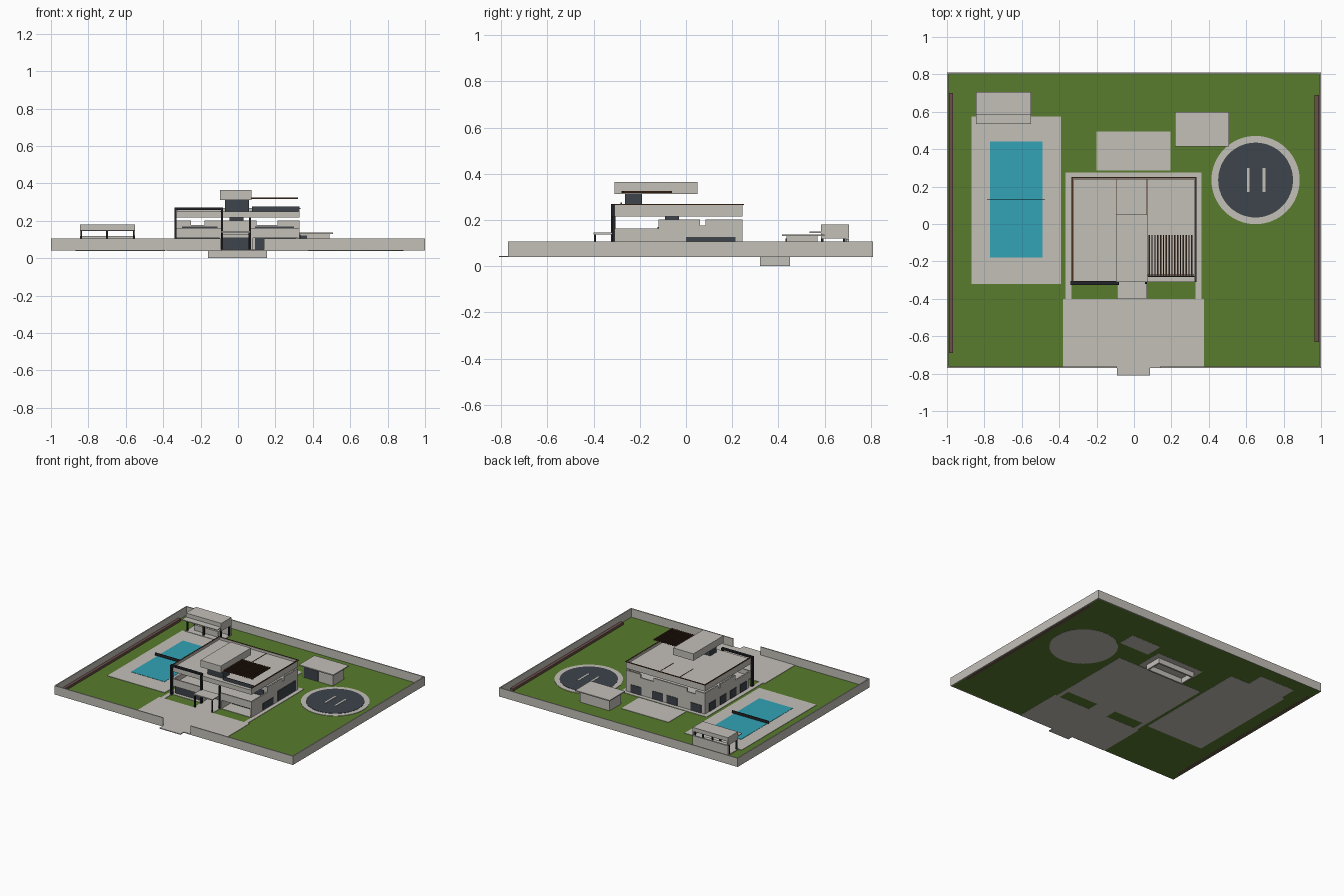
import bpy, bmesh, math

def mat(name, r, g, b):
    m = bpy.data.materials.new(name)
    m.diffuse_color = (r, g, b, 1)
    return m

PALE = mat("pale_concrete", 0.55, 0.525, 0.485)
GRASS = mat("grass_green", 0.10, 0.20, 0.026)
WATER = mat("pool_blue", 0.032, 0.36, 0.46)
GLASS = mat("dark_glass", 0.048, 0.058, 0.072)
BLACK = mat("black_metal", 0.016, 0.017, 0.02)
WOOD = mat("dark_wood", 0.07, 0.032, 0.015)
SOIL = mat("planter_brown", 0.15, 0.08, 0.07)

def boxes(name, material, *dims):
    """One object made of boxes given as x0, x1, y0, y1, z0, z1."""
    bm = bmesh.new()
    for x0, x1, y0, y1, z0, z1 in dims:
        vs = bmesh.ops.create_cube(bm, size=1)["verts"]
        for v in vs:
            v.co.x = x1 if v.co.x > 0 else x0
            v.co.y = y1 if v.co.y > 0 else y0
            v.co.z = z1 if v.co.z > 0 else z0
    me = bpy.data.meshes.new(name)
    bm.to_mesh(me)
    bm.free()
    me.materials.append(material)
    ob = bpy.data.objects.new(name, me)
    bpy.context.collection.objects.link(ob)
    return ob

def ring(x0, x1, y0, y1, z0, z1, t):
    """Four walls around a rectangle."""
    return [(x0, x0 + t, y0, y1, z0, z1), (x1 - t, x1, y0, y1, z0, z1),
            (x0 + t, x1 - t, y0, y0 + t, z0, z1), (x0 + t, x1 - t, y1 - t, y1, z0, z1)]

def disc(name, material, x, y, r, z0, z1):
    bpy.ops.mesh.primitive_cylinder_add(vertices=64, radius=r, depth=z1 - z0,
                                        location=(x, y, (z0 + z1) / 2))
    ob = bpy.context.object
    ob.name = name
    ob.data.materials.append(material)

# Lawn, boundary wall with gate gap, side planters
boxes("lawn", GRASS, (-0.998, 0.998, -0.768, 0.808, 0.04, 0.042))
W = 0.008
boxes("boundary_wall", PALE,
      (-1, -1 + W, -0.77, 0.81, 0.04, 0.106), (1 - W, 1, -0.77, 0.81, 0.04, 0.106),
      (-1, 1, 0.81 - W, 0.81, 0.04, 0.106),
      (-1, -0.09, -0.77, -0.77 + W, 0.04, 0.106), (0.14, 1, -0.77, -0.77 + W, 0.04, 0.106))
boxes("planter_strips", SOIL, (-0.99, -0.968, -0.69, 0.70, 0.0395, 0.06),
      (0.965, 0.988, -0.63, 0.69, 0.0395, 0.06))

# Paving
P0, P1 = 0.039, 0.045
boxes("driveway", PALE, (-0.38, 0.375, -0.77, -0.40, P0, P1), (-0.09, 0.085, -0.81, -0.77, P0, P1))
boxes("house_plinth", PALE, (-0.365, 0.36, -0.31, 0.275, P0, P1),
      (-0.365, -0.335, -0.40, -0.31, P0, P1), (0.33, 0.36, -0.40, -0.31, P0, P1),
      (-0.09, 0.07, -0.40, -0.31, P0, P1))
boxes("back_terrace", PALE, (-0.20, 0.195, 0.285, 0.495, P0, P1))
boxes("sunken_pit", PALE, *ring(-0.16, 0.155, 0.32, 0.45, 0, 0.039, 0.012))

# Pool with centre net
boxes("pool_deck", PALE, (-0.87, -0.39, -0.32, 0.575, P0, P1))
boxes("pool_water", WATER, (-0.77, -0.49, -0.18, 0.44, 0.044, 0.047))
boxes("pool_net", BLACK, (-0.785, -0.475, 0.129, 0.131, 0.05, 0.072))

# Round landing pad
disc("pad_rim", PALE, 0.65, 0.235, 0.236, P0, P1)
disc("pad_centre", GLASS, 0.65, 0.235, 0.20, 0.044, 0.047)
boxes("pad_stripes", PALE, (0.603, 0.617, 0.17, 0.30, 0.046, 0.049),
      (0.688, 0.702, 0.17, 0.30, 0.046, 0.049))

# Garden shed
boxes("shed_body", PALE, (0.24, 0.49, 0.435, 0.57, 0.039, 0.13))
boxes("shed_roof", PALE, (0.22, 0.508, 0.415, 0.60, 0.13, 0.138))
boxes("shed_window", GLASS, (0.25, 0.37, 0.431, 0.436, 0.045, 0.12))

# Pool pavilion
PX0, PX1 = -0.845, -0.55
boxes("pavilion_roof", PALE, (PX0, PX1, 0.585, 0.705, 0.15, 0.18),
      (PX0, PX0 + 0.006, 0.585, 0.705, 0.12, 0.15), (PX1 - 0.006, PX1, 0.585, 0.705, 0.12, 0.15),
      (PX0, PX1, 0.535, 0.60, 0.144, 0.15))
boxes("pavilion_base", PALE, (PX0, PX1, 0.575, 0.705, P0, 0.048),
      (PX0, PX1, 0.693, 0.705, 0.04, 0.118), (-0.80, -0.60, 0.62, 0.65, 0.04, 0.09))
boxes("pavilion_posts", BLACK, *[(x - 0.005, x + 0.005, y - 0.005, y + 0.005, 0.04, 0.15)
      for x in (-0.838, -0.70, -0.557) for y in (0.59, 0.685)])

# House ground floor: walls, recessed front and floor slab
X0, X1, Y0, Y1 = -0.33, 0.33, -0.31, 0.245
T = 0.01
boxes("ground_walls", PALE,
      (X0, X0 + T, -0.28, Y1, 0.04, 0.11), (X1 - T, X1, Y0, Y1, 0.04, 0.11),
      (X0, X1, Y1 - T, Y1, 0.04, 0.11), (X0, X1, -0.20, -0.19, 0.04, 0.11),
      (-0.10, -0.09, Y0, -0.2, 0.04, 0.11), (0.07, 0.08, Y0, -0.2, 0.04, 0.11))
boxes("first_floor_slab", PALE, (X0, X1, Y0, Y1, 0.108, 0.127))
glass = [(X0, -0.10, -0.285, -0.28, 0.045, 0.108), (0.09, 0.31, -0.204, -0.2, 0.045, 0.108),
         (-0.08, 0.06, -0.204, -0.2, 0.045, 0.108),
         (X1 - 0.004, X1 + 0.004, 0.0, 0.215, 0.05, 0.126),
         (X1 - 0.004, X1 + 0.004, -0.18, -0.05, 0.05, 0.1)]
glass += [(X0 - 0.004, X0 + 0.004, y, y + 0.075, 0.046, 0.108) for y in (-0.25, -0.13, -0.01, 0.12)]
glass += [(x, x + 0.09, Y1 - 0.004, Y1 + 0.004, 0.046, 0.105) for x in (-0.30, -0.10, 0.02, 0.20)]
boxes("ground_windows", GLASS, *glass)

# First floor: balcony rails, set-back rooms with high openings, stair core
Z = 0.127
boxes("balcony_rail", PALE, (X0, X0 + T, Y0, -0.12, Z, 0.162), (X1 - T, X1, Y0, -0.12, Z, 0.162),
      (0.07, X1 - T, Y0, Y0 + T, Z, 0.162), (X0 + T, -0.09, Y0, Y0 + T, Z, 0.162))
rooms = []
for x in (X0, X1 - T):
    rooms += [(x, x + T, -0.12, Y1, Z, 0.175), (x, x + T, -0.12, 0.06, 0.175, 0.202),
              (x, x + T, 0.085, Y1, 0.175, 0.202)]
for y in (-0.12, Y1 - T):
    rooms += [(X0 + T, X1 - T, y, y + T, Z, 0.176)]
    rooms += [(a, b, y, y + T, 0.176, 0.202) for a, b in ((X0 + T, -0.25), (-0.18, 0.10), (0.21, X1 - T))]
boxes("upper_walls", PALE, *rooms)
boxes("stair_core", GLASS, (-0.045, 0.03, -0.09, -0.03, Z, 0.22))
boxes("upper_windows", GLASS, (-0.30, -0.11, -0.124, -0.12, Z, 0.17),
      (0.09, 0.30, -0.124, -0.12, Z, 0.17))

# Main roof with parapet, brown trim and glass rail
boxes("main_roof", PALE, (X0, X1, Y0, Y1, 0.216, 0.25))
boxes("roof_parapet", PALE, (X0, X0 + 0.006, Y0, Y1, 0.25, 0.267),
      (X1 - 0.006, X1, Y0, Y1, 0.25, 0.267), (X0, X1, Y1 - 0.006, Y1, 0.25, 0.267))
boxes("roof_trim", WOOD, (X0 - 0.005, X0 + 0.003, Y0, Y1 + 0.005, 0.264, 0.269),
      (X1 - 0.003, X1 + 0.005, Y0, Y1 + 0.005, 0.264, 0.269),
      (X0, X1, Y1 - 0.003, Y1 + 0.005, 0.264, 0.269),
      (-0.097, -0.093, 0.05, Y1, 0.249, 0.252), (0.068, 0.072, 0.05, Y1, 0.249, 0.252))
boxes("roof_rail", GLASS, (0.075, X1, -0.284, -0.278, 0.25, 0.275))

# Black portal frame on the front left
boxes("portal_frame", BLACK, (-0.34, -0.328, -0.325, -0.305, 0.04, 0.27),
      (-0.092, -0.08, -0.325, -0.305, 0.04, 0.27), (-0.34, -0.08, -0.325, -0.305, 0.258, 0.27))
boxes("right_post", BLACK, (0.06, 0.07, -0.32, -0.305, 0.04, 0.216))

# Roof tower and slatted pergola
boxes("tower_core", GLASS, (-0.07, 0.06, -0.265, -0.19, 0.25, 0.312))
boxes("tower_roof", PALE, (-0.097, 0.073, Y0, 0.05, 0.312, 0.365))
boxes("pergola_slats", WOOD, *[(0.078 + i * 0.0152, 0.085 + i * 0.0152, -0.28, -0.06, 0.316, 0.325)
      for i in range(16)])
boxes("pergola_beams", WOOD, (0.073, 0.32, -0.275, -0.269, 0.317, 0.323))

# Entrance canopy
boxes("entrance_canopy", PALE, (-0.092, 0.067, -0.40, -0.305, 0.137, 0.145))
boxes("canopy_posts", BLACK, *[(x - 0.004, x + 0.004, -0.398, -0.39, 0.04, 0.138) for x in (-0.084, 0.06)])
